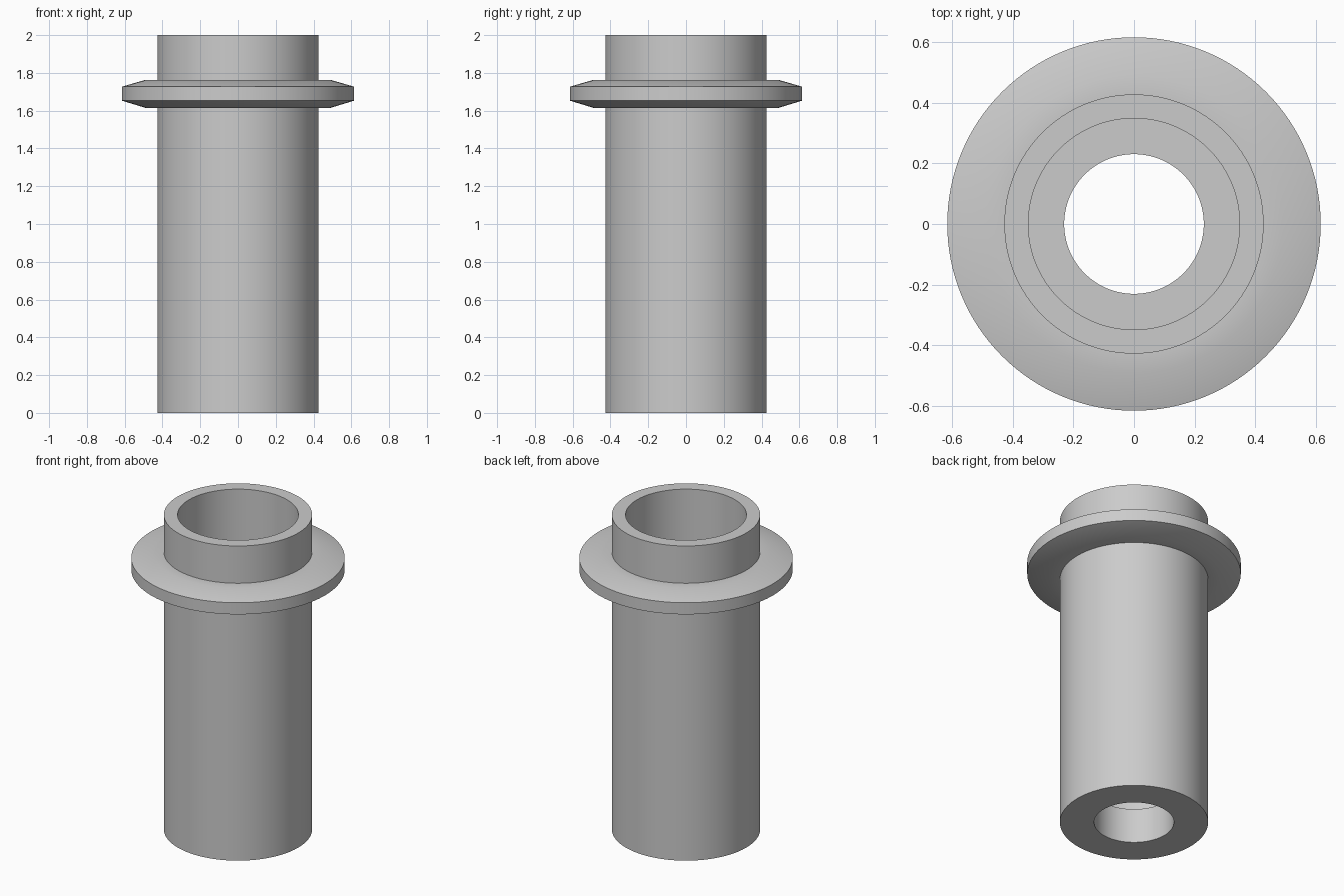
import bpy
import bmesh
import math

cube = bpy.data.objects.get("Cube")
if cube:
    bpy.data.objects.remove(cube, do_unlink=True)

SEGMENTS = 128

metal = bpy.data.materials.new("plain_grey")
metal.use_nodes = True
grey = (0.6, 0.6, 0.6, 1.0)
metal.diffuse_color = grey
metal.node_tree.nodes["Principled BSDF"].inputs["Base Color"].default_value = grey


def lathe(name, profile):
    """Revolve a closed (radius, height) profile around the z axis."""
    bm = bmesh.new()
    verts = [bm.verts.new((r, 0, z)) for r, z in profile]
    edges = [bm.edges.new((v, verts[(i + 1) % len(verts)]))
             for i, v in enumerate(verts)]
    bmesh.ops.spin(bm, geom=verts + edges, cent=(0, 0, 0), axis=(0, 0, 1),
                   angle=math.tau, steps=SEGMENTS, use_merge=True)
    bmesh.ops.remove_doubles(bm, verts=bm.verts, dist=1e-5)
    bmesh.ops.recalc_face_normals(bm, faces=bm.faces)
    mesh = bpy.data.meshes.new(name)
    bm.to_mesh(mesh)
    bm.free()
    mesh.materials.append(metal)
    obj = bpy.data.objects.new(name, mesh)
    bpy.context.collection.objects.link(obj)
    bpy.ops.object.select_all(action='DESELECT')
    obj.select_set(True)
    bpy.context.view_layer.objects.active = obj
    bpy.ops.object.shade_smooth_by_angle(angle=math.radians(30))
    return obj


# Hollow sleeve with a stepped bore and a bevelled collar, as one turned part
outer, bore, hole = 0.427, 0.348, 0.23
collar, shoulder = 0.615, 0.49
lathe("flanged_sleeve", [
    (hole, 0), (outer, 0),
    # collar
    (outer, 1.615), (shoulder, 1.615), (collar, 1.653),
    (collar, 1.727), (shoulder, 1.763), (outer, 1.763),
    # rim, wide bore and narrow hole
    (outer, 2), (bore, 2), (bore, 0.22), (hole, 0.22),
])
